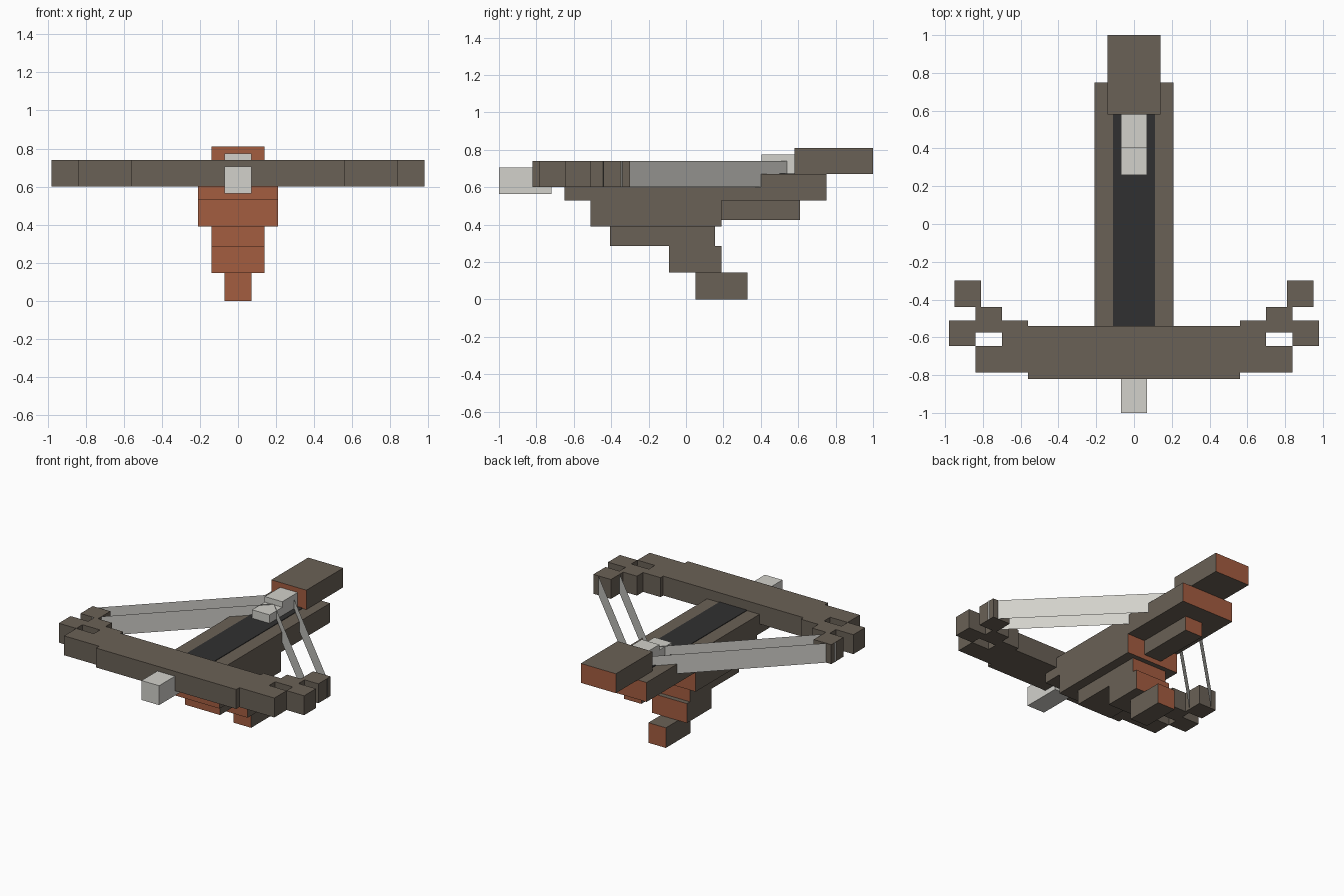
import bpy, bmesh

cube = bpy.data.objects.get("Cube")
if cube:
    bpy.data.objects.remove(cube, do_unlink=True)


def material(name, rgb):
    """Flat material from an sRGB triple (0-255)."""
    linear = [((c / 255 + 0.055) / 1.055) ** 2.4 for c in rgb] + [1]
    m = bpy.data.materials.new(name)
    m.use_nodes = True
    m.diffuse_color = linear
    bsdf = m.node_tree.nodes["Principled BSDF"]
    bsdf.inputs["Base Color"].default_value = linear
    bsdf.inputs["Roughness"].default_value = 0.8
    return m


BARK = material("dark brown wood", (106, 97, 86))
CUT = material("orange cut wood", (164, 93, 64))
METAL = material("pale grey metal", (210, 209, 203))
GROOVE = material("charcoal groove", (48, 48, 49))


def finish(name, bm, *mats):
    me = bpy.data.meshes.new(name)
    bm.to_mesh(me)
    bm.free()
    for m in mats:
        me.materials.append(m)
    ob = bpy.data.objects.new(name, me)
    bpy.context.collection.objects.link(ob)
    return ob


def box(name, x, y, z, mat, cut_ends=False):
    """Block between ranges; cut_ends paints the front and back faces."""
    bm = bmesh.new()
    bmesh.ops.create_cube(bm, size=1)
    for v in bm.verts:
        for i, (lo, hi) in enumerate((x, y, z)):
            v.co[i] = lo + (v.co[i] + 0.5) * (hi - lo)
    bm.normal_update()
    if cut_ends:
        for f in bm.faces:
            f.material_index = int(abs(f.normal.y) > 0.5)
    return finish(name, bm, mat, CUT)if cut_ends else finish(name, bm, mat)


# Stock, grip and butt: half width, y range, z range
for name, w, y, z in (
    ("butt", 0.14, (0.58, 1.0), (0.67, 0.81)),
    ("stock_rail", 0.21, (-0.65, 0.75), (0.53, 0.67)),
    ("stock_belly", 0.21, (-0.51, 0.19), (0.39, 0.53)),
    ("trigger_bar", 0.07, (0.19, 0.61), (0.425, 0.53)),
    ("stock_keel", 0.14, (-0.405, 0.155), (0.285, 0.39)),
    ("grip_upper", 0.14, (-0.09, 0.19), (0.145, 0.285)),
    ("grip_lower", 0.07, (0.05, 0.33), (0.0, 0.145)),
):
    box(name, (-w, w), y, z, BARK, True)

# Bolt groove along the top of the stock
box("groove", (-0.11, 0.11), (-0.54, 0.58), (0.67, 0.674), GROOVE)

# Metal latch and bolt tip
HALF = (-0.07, 0.07)
box("latch_rear", HALF, (0.405, 0.58), (0.67, 0.775), METAL)
box("latch_front", HALF, (0.26, 0.405), (0.64, 0.735), METAL)
box("bolt_tip", HALF, (-1.0, -0.72), (0.565, 0.705), METAL)

# Bow limbs
BOW = (0.6, 0.74)
box("bow_center", (-0.56, 0.56), (-0.82, -0.54), BOW, BARK)
for side, s in (("left", 1), ("right", -1)):
    for part, x, y in (
        ("limb", (0.56, 0.7), (-0.785, -0.51)),
        ("front_prong", (0.7, 0.84), (-0.785, -0.645)),
        ("rear_prong", (0.7, 0.84), (-0.575, -0.44)),
        ("outer_tip", (0.84, 0.98), (-0.645, -0.51)),
        ("string_post", (0.81, 0.95), (-0.44, -0.3)),
    ):
        box(f"{side}_bow_{part}", sorted((s * x[0], s * x[1])), y, BOW, BARK)

    # Bowstring: two upright ribbons running diagonally to the latch
    for part, start, end in (
        ("outer", (0.957, -0.347), (0.07, 0.54)),
        ("inner", (0.855, -0.445), (0.0, 0.41)),
    ):
        bm = bmesh.new()
        corners = [(start, BOW[0]), (end, BOW[0]), (end, BOW[1]), (start, BOW[1])]
        if s < 0:
            corners.reverse()
        bm.faces.new([bm.verts.new((s * p[0], p[1], z)) for p, z in corners])
        finish(f"{side}_bowstring_{part}", bm, METAL)
